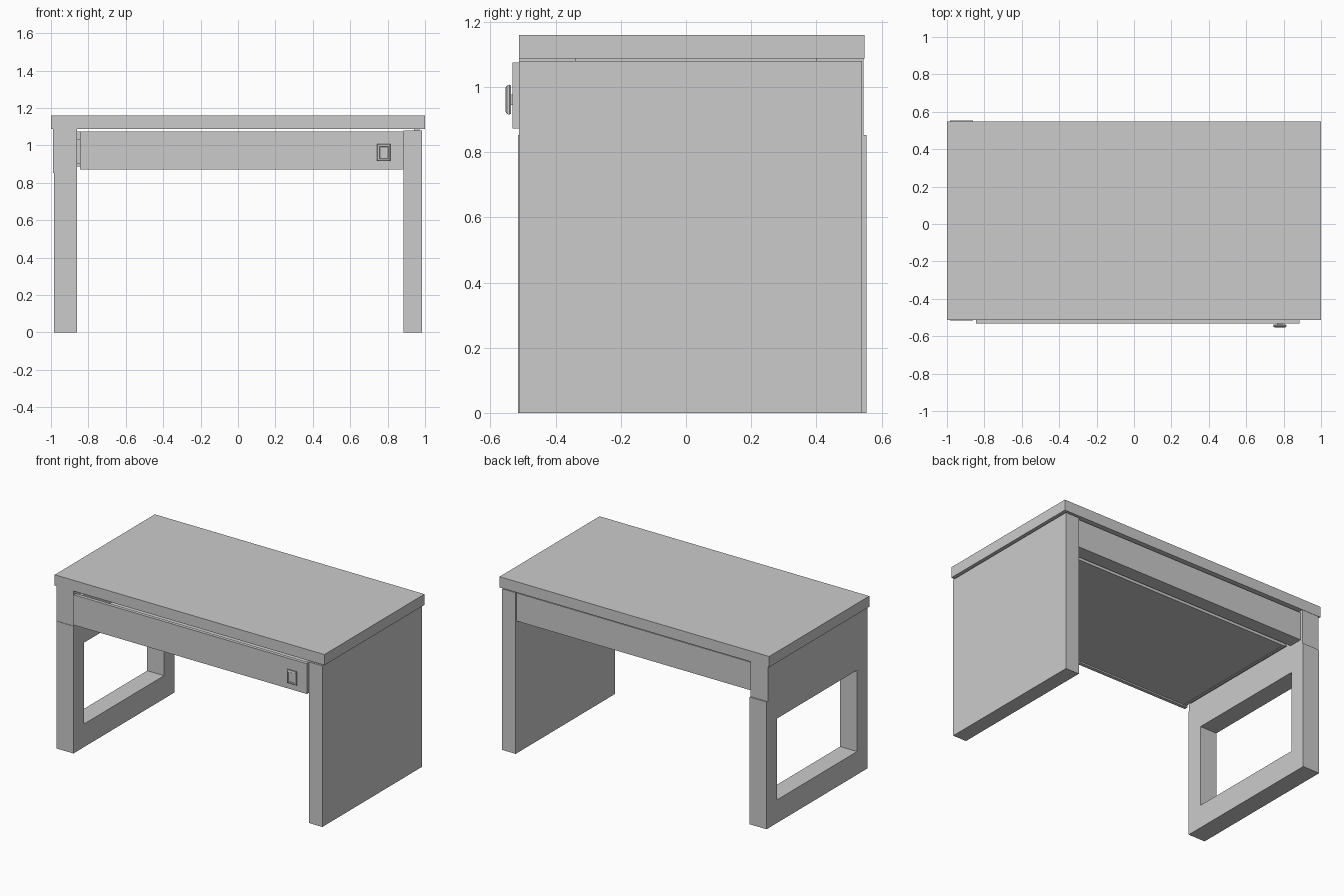
import bpy, bmesh

if "Cube" in bpy.data.objects:
    bpy.data.objects.remove(bpy.data.objects["Cube"])


def boxes(name, *bounds):
    """One object made of axis-aligned boxes (x0, x1, y0, y1, z0, z1)."""
    bm = bmesh.new()
    for x0, x1, y0, y1, z0, z1 in bounds:
        for v in bmesh.ops.create_cube(bm, size=1)["verts"]:
            v.co = (x1 if v.co.x > 0 else x0,
                    y1 if v.co.y > 0 else y0,
                    z1 if v.co.z > 0 else z0)
    return finish(name, bm)


def finish(name, bm):
    bmesh.ops.recalc_face_normals(bm, faces=bm.faces)
    mesh = bpy.data.meshes.new(name)
    bm.to_mesh(mesh)
    bm.free()
    obj = bpy.data.objects.new(name, mesh)
    bpy.context.collection.objects.link(obj)
    return obj


def rect_loft(name, cx, cz, rings):
    """Skin rectangular rings (half width, half height, y) along y, capped."""
    bm = bmesh.new()
    loops = [[bm.verts.new((cx + sx * w, y, cz + sz * h))
              for sx, sz in ((-1, -1), (1, -1), (1, 1), (-1, 1))]
             for w, h, y in rings]
    for a, b in zip(loops, loops[1:]):
        for i in range(4):
            j = (i + 1) % 4
            bm.faces.new((a[i], a[j], b[j], b[i]))
    bm.faces.new(loops[0])
    bm.faces.new(loops[-1])
    return finish(name, bm)


def frame_leg(name, x0, x1, outer, inner):
    """Closed rectangular frame in the yz plane, thickness along x."""
    bm = bmesh.new()
    rings = []
    for x in (x0, x1):
        for y0, y1, z0, z1 in (outer, inner):
            rings.append([bm.verts.new((x, y, z)) for y, z in
                          ((y0, z0), (y1, z0), (y1, z1), (y0, z1))])
    o0, i0, o1, i1 = rings
    for a, b in ((o0, i0), (i0, i1), (i1, o1), (o1, o0)):
        for i in range(4):
            j = (i + 1) % 4
            bm.faces.new((a[i], a[j], b[j], b[i]))
    return finish(name, bm)


# Desk top and the thin mounting plate beneath it
boxes("desk_top", (-1, 1, -0.513, 0.547, 1.088, 1.16))
boxes("right_spacer", (0.94, 0.97, -0.34, 0.40, 1.079, 1.089))

# Solid right side panel
boxes("right_side_panel", (0.885, 0.985, -0.513, 0.54, 0, 1.08))

# Left side: open frame leg with a solid block above
frame_leg("left_frame_leg", -0.985, -0.86,
          (-0.515, 0.553, 0, 0.853), (-0.405, 0.445, 0.155, 0.70))
boxes("left_upper_block", (-0.988, -0.86, -0.512, 0.545, 0.853, 1.088))

# Back apron
boxes("back_apron", (-0.86, 0.885, 0.435, 0.53, 0.887, 1.075))

# Drawer: front, tray walls and bottom
boxes("drawer_front", (-0.845, 0.884, -0.533, -0.51, 0.872, 1.075))
boxes("drawer_tray",
      (-0.835, -0.815, -0.51, 0.42, 0.88, 1.06),
      (0.85, 0.87, -0.51, 0.42, 0.88, 1.06),
      (-0.815, 0.85, 0.40, 0.42, 0.88, 1.06),
      (-0.815, 0.85, -0.51, 0.40, 0.882, 0.895))

# Drawer slides on both sides
boxes("drawer_slides",
      (-0.86, -0.835, -0.50, 0.40, 0.90, 1.03),
      (0.87, 0.885, -0.50, 0.40, 0.90, 1.03))

# Square mushroom knob with a recessed face
rect_loft("drawer_knob", 0.78, 0.961, [
    (0.015, 0.016, -0.530), (0.015, 0.016, -0.540),
    (0.033, 0.043, -0.537), (0.036, 0.046, -0.542),
    (0.034, 0.044, -0.549), (0.028, 0.038, -0.553),
    (0.024, 0.034, -0.553), (0.021, 0.031, -0.548)])
